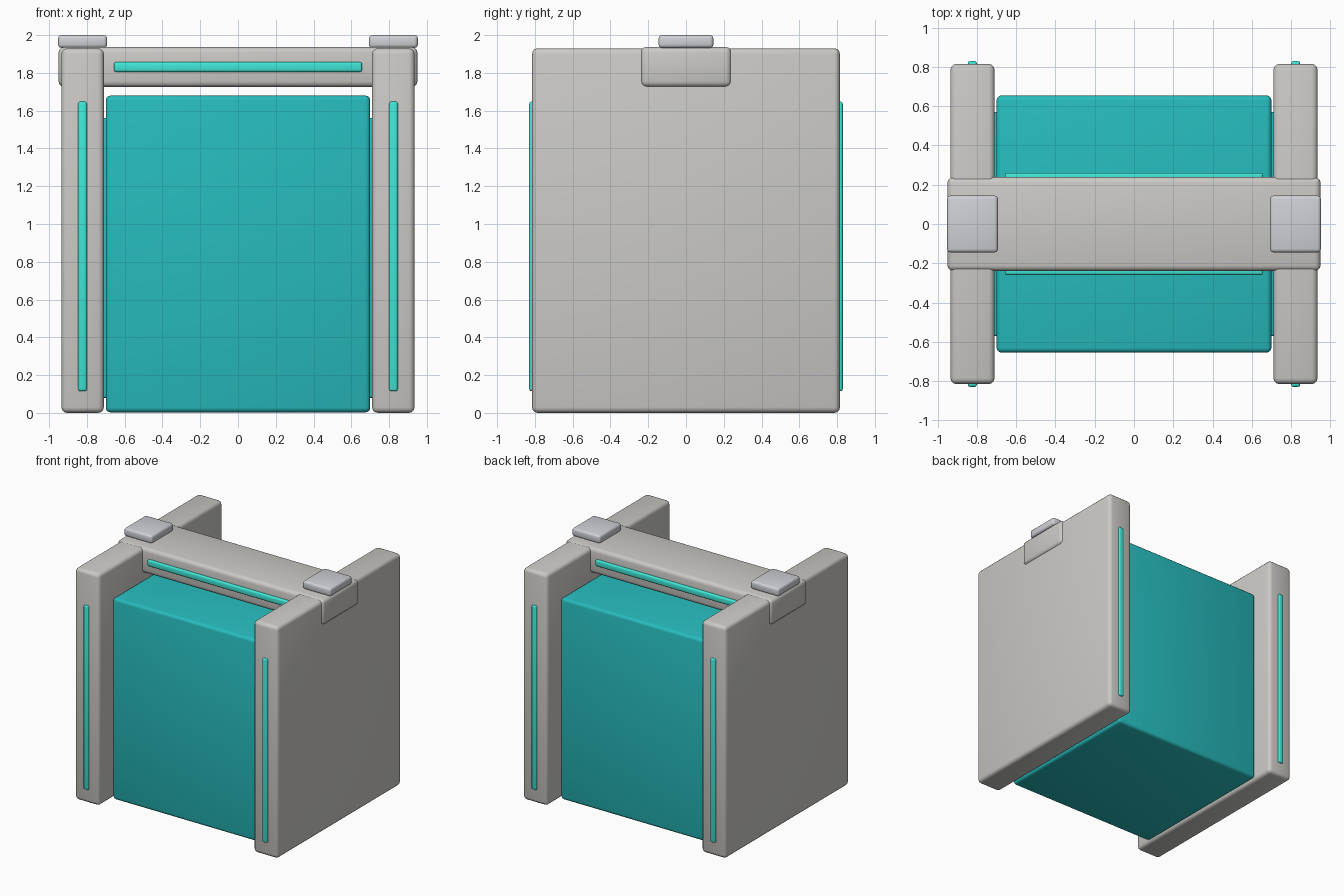
import bpy

if "Cube" in bpy.data.objects:
    bpy.data.objects.remove(bpy.data.objects["Cube"])


def material(name, color):
    m = bpy.data.materials.new(name)
    m.diffuse_color = color
    m.use_nodes = True
    m.node_tree.nodes["Principled BSDF"].inputs["Base Color"].default_value = m.diffuse_color
    return m


TEAL = material("teal", (0.02, 0.50, 0.51, 1))
GLOW = material("bright_teal", (0.05, 0.80, 0.68, 1))
STONE = material("warm_grey", (0.60, 0.59, 0.56, 1))
METAL = material("cool_grey", (0.63, 0.64, 0.68, 1))


def block(name, lo, hi, bevel, mat, segments=3):
    """Rounded box spanning two opposite corners."""
    bpy.ops.mesh.primitive_cube_add(size=1, location=[(a + b) / 2 for a, b in zip(lo, hi)])
    ob = bpy.context.object
    ob.name = name
    ob.scale = [b - a for a, b in zip(lo, hi)]
    bpy.ops.object.transform_apply(location=False, rotation=False, scale=True)
    ob.data.materials.append(mat)
    mod = ob.modifiers.new("rounded_edges", "BEVEL")
    mod.width = bevel
    mod.segments = segments
    bpy.ops.object.modifier_apply(modifier=mod.name)
    bpy.ops.object.shade_smooth_by_angle()
    return ob


# Central body and the narrow spacer joining it to the side panels
block("core_block", (-0.70, -0.655, 0.003), (0.70, 0.655, 1.68), 0.025, TEAL)
block("core_spacer", (-0.72, -0.57, 0.08), (0.72, 0.57, 1.56), 0.01, TEAL)

# Bar across the top
block("top_bar", (-0.95, -0.24, 1.725), (0.95, 0.24, 1.937), 0.03, STONE)

for sx, side in ((-1, "left"), (1, "right")):
    # Side panel and the cap over the end of the bar
    x0, x1 = sorted((sx * 0.71, sx * 0.935))
    block(side + "_panel", (x0, -0.815, 0), (x1, 0.815, 1.93), 0.03, STONE)
    x0, x1 = sorted((sx * 0.693, sx * 0.952))
    block(side + "_cap", (x0, -0.145, 1.932), (x1, 0.145, 2.0), 0.018, METAL)

for sy, end in ((-1, "front"), (1, "back")):
    # Light strips on the panel edges
    y0, y1 = sorted((sy * 0.795, sy * 0.83))
    for sx, side in ((-1, "left"), (1, "right")):
        x = sx * 0.823
        block(f"{end}_{side}_strip", (x - 0.023, y0, 0.115), (x + 0.023, y1, 1.648), 0.012, GLOW)
    # Light strip along the bar
    y0, y1 = sorted((sy * 0.22, sy * 0.26))
    block(end + "_bar_strip", (-0.657, y0, 1.805), (0.657, y1, 1.857), 0.012, GLOW)
